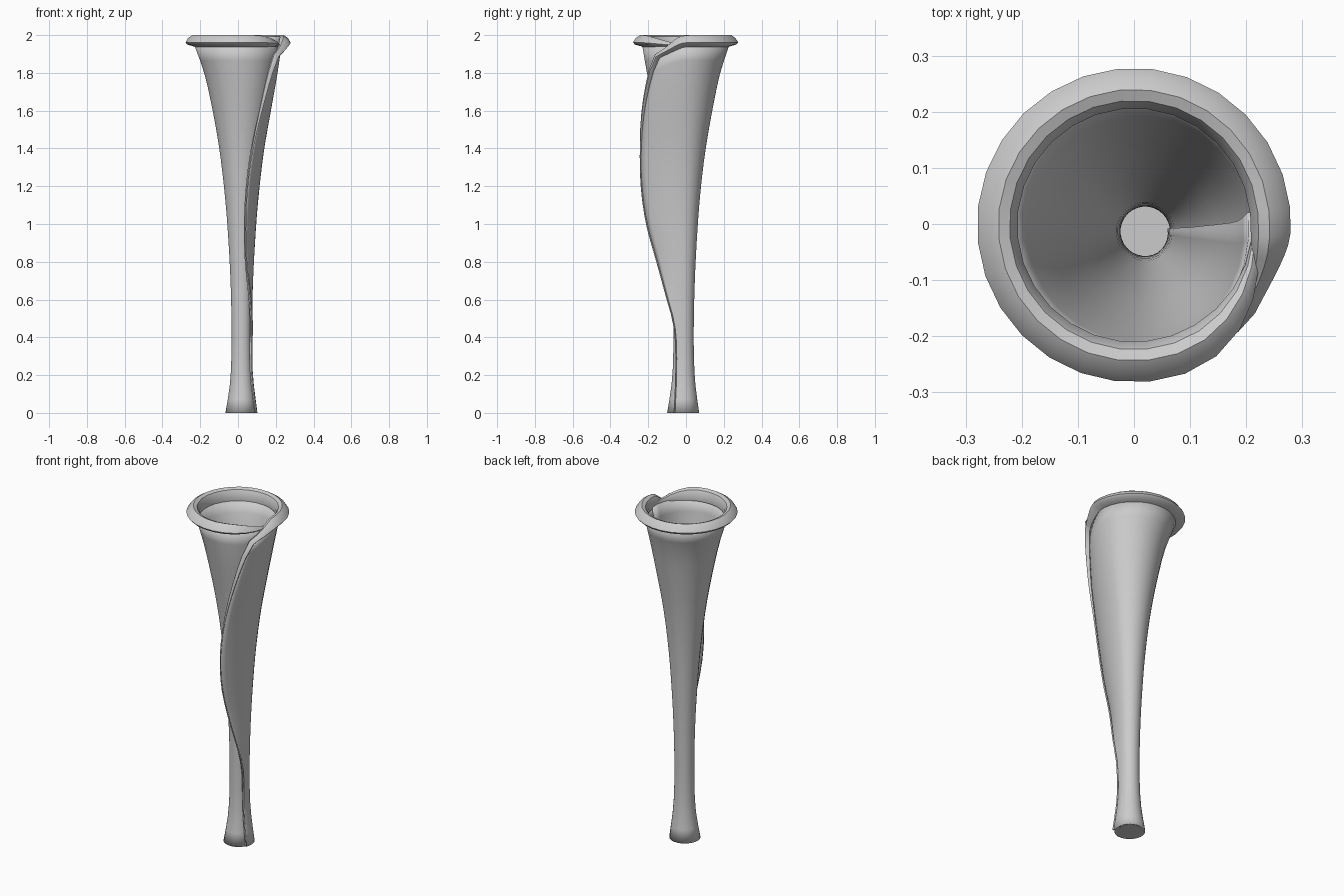
import bpy, bmesh, math
from mathutils import Vector

if "Cube" in bpy.data.objects:
    bpy.data.objects.remove(bpy.data.objects["Cube"])

# z, centre x, centre y, outer radius of the wrapped tube
BODY = [(0, .018, -.015, .085), (.1, .02, -.014, .07), (.2, .02, -.013, .059),
        (.4, .02, -.013, .054), (.7, .02, -.013, .06), (1, .02, -.014, .077),
        (1.2, .02, -.015, .095), (1.4, .02, -.015, .12), (1.6, .02, -.015, .155),
        (1.8, .015, -.013, .195), (1.94, 0, -.002, .23)]
# z, x, y of the free edge of the outer flap
EDGE = [(0, .096, -.058), (.2, .073, -.05), (.4, .072, -.052), (.5, .073, -.067),
        (.6, .066, -.095), (.8, .045, -.15), (1, .04, -.205), (1.2, .05, -.233),
        (1.4, .077, -.237), (1.6, .12, -.22), (1.8, .17, -.175), (1.88, .197, -.14),
        (1.94, .232, -.09)]
# rolled lip section: outward, up
LIP = [(-.02, -.01), (-.022, .025), (-.008, .052), (.012, .06), (.034, .046),
       (.05, .022), (.04, .01), (.005, 0)]
START, WRAP, NB, NF, ROWS = 6, 354, 28, 8, 26


def interp(table, z):
    """Smooth (Hermite) interpolation in a table keyed by z."""
    z = min(max(z, table[0][0]), table[-1][0])
    k = 0
    while k < len(table) - 2 and z > table[k + 1][0]:
        k += 1
    a, b = table[k], table[k + 1]
    p, n = table[max(k - 1, 0)], table[min(k + 2, len(table) - 1)]
    h = b[0] - a[0]
    t = (z - a[0]) / h
    out = []
    for c in range(1, len(a)):
        m0 = (b[c] - p[c]) / (b[0] - p[0]) * h
        m1 = (n[c] - a[c]) / (n[0] - a[0]) * h
        out.append((2*t**3 - 3*t*t + 1)*a[c] + (t**3 - 2*t*t + t)*m0
                   + (3*t*t - 2*t**3)*b[c] + (t**3 - t*t)*m1)
    return out


def smooth(t):
    t = min(max(t, 0), 1)
    return t * t * (3 - 2 * t)


def flap(t, z):
    cx, cy, r = interp(BODY, z)
    ex, ey = interp(EDGE, z)
    px, py = cx + r, cy
    qx, qy = px, py + (ey - py) * .55
    return Vector(((1-t)**2*px + 2*t*(1-t)*qx + t*t*ex,
                   (1-t)**2*py + 2*t*(1-t)*qy + t*t*ey, z))


def column(i, v):
    """Point on the sheet: wrapped part first, then the flap."""
    if i <= NB:
        turned = WRAP * i / NB + START - 6
        a = math.radians(START - turned * (WRAP + START) / WRAP)
        z = v * 1.94
        cx, cy, r = interp(BODY, z)
        r *= 1 - .07 * (1 - smooth(turned / 75))
        return Vector((cx + r*math.cos(a), cy + r*math.sin(a), z))
    t = (i - NB) / NF
    return flap(t, v * (1.94 - .06 * t ** 1.5))


def make(name, verts, faces, recalc=False):
    me = bpy.data.meshes.new(name)
    me.from_pydata(verts, [], faces)
    if recalc:
        bm = bmesh.new()
        bm.from_mesh(me)
        bmesh.ops.recalc_face_normals(bm, faces=bm.faces)
        bm.to_mesh(me)
        bm.free()
    ob = bpy.data.objects.new(name, me)
    bpy.context.collection.objects.link(ob)
    bpy.ops.object.select_all(action='DESELECT')
    bpy.context.view_layer.objects.active = ob
    ob.select_set(True)
    bpy.ops.object.shade_smooth_by_angle(angle=math.radians(40))
    return ob


# wrapped petal sheet
N = NB + NF + 1
verts = [column(i, j / ROWS) for i in range(N) for j in range(ROWS + 1)]
idx = lambda i, j: i * (ROWS + 1) + j
faces = [(idx(i, j), idx(i, j+1), idx(i+1, j+1), idx(i+1, j))
         for i in range(N - 1) for j in range(ROWS)]
sheet = make("petal_sheet", verts, faces)
mod = sheet.modifiers.new("thickness", 'SOLIDIFY')
mod.thickness, mod.offset = .01, -1

# rolled lip: around the mouth, then tapering down the flap edge
path = []  # point, outward normal, scale
for i in range(NB + 1):
    p = column(i, 1)
    path.append((p, Vector((p.x, p.y, 0)).normalized(),
                 .12 + .88 * smooth(WRAP * i / NB / 75)))
for k in range(1, NF + 1):
    t = k / NF
    p, q = column(NB + k, 1), column(NB + k - 1, 1)
    d = p - q
    path.append((p, Vector((-d.y, d.x, 0)).normalized(), 1 - .5 * smooth(t)))
for k in range(1, 26):
    z = 1.88 * (1 - k / 25)
    d = flap(1, z) - flap(.9, z)
    path.append((flap(1, z), Vector((-d.y, d.x, 0)).normalized(),
                 .12 + .38 * max(0, 1 - k / 7) ** 1.3))
verts, M = [], len(LIP)
for k, (p, n, s) in enumerate(path):
    tan = (path[min(k + 1, len(path) - 1)][0] - path[max(k - 1, 0)][0]).normalized()
    n = (n - tan * n.dot(tan)).normalized()
    up = tan.cross(n)
    verts += [p + n * (o * s) + up * (h * s) for o, h in LIP]
faces = [(k*M + m, k*M + (m+1) % M, (k+1)*M + (m+1) % M, (k+1)*M + m)
         for k in range(len(path) - 1) for m in range(M)]
faces += [tuple(range(M)), tuple(range(len(verts) - M, len(verts)))]
make("rolled_lip", verts, faces, True)

# closed foot
cx, cy, r = interp(BODY, 0)
ring = [(cx + (r - .003)*math.cos(a), cy + (r - .003)*math.sin(a), z)
        for z in (0, .006) for a in [2*math.pi*k/28 for k in range(28)]]
faces = [(k, (k+1) % 28, 28 + (k+1) % 28, 28 + k) for k in range(28)]
make("foot_cap", ring, faces + [tuple(range(28)), tuple(range(28, 56))], True)
